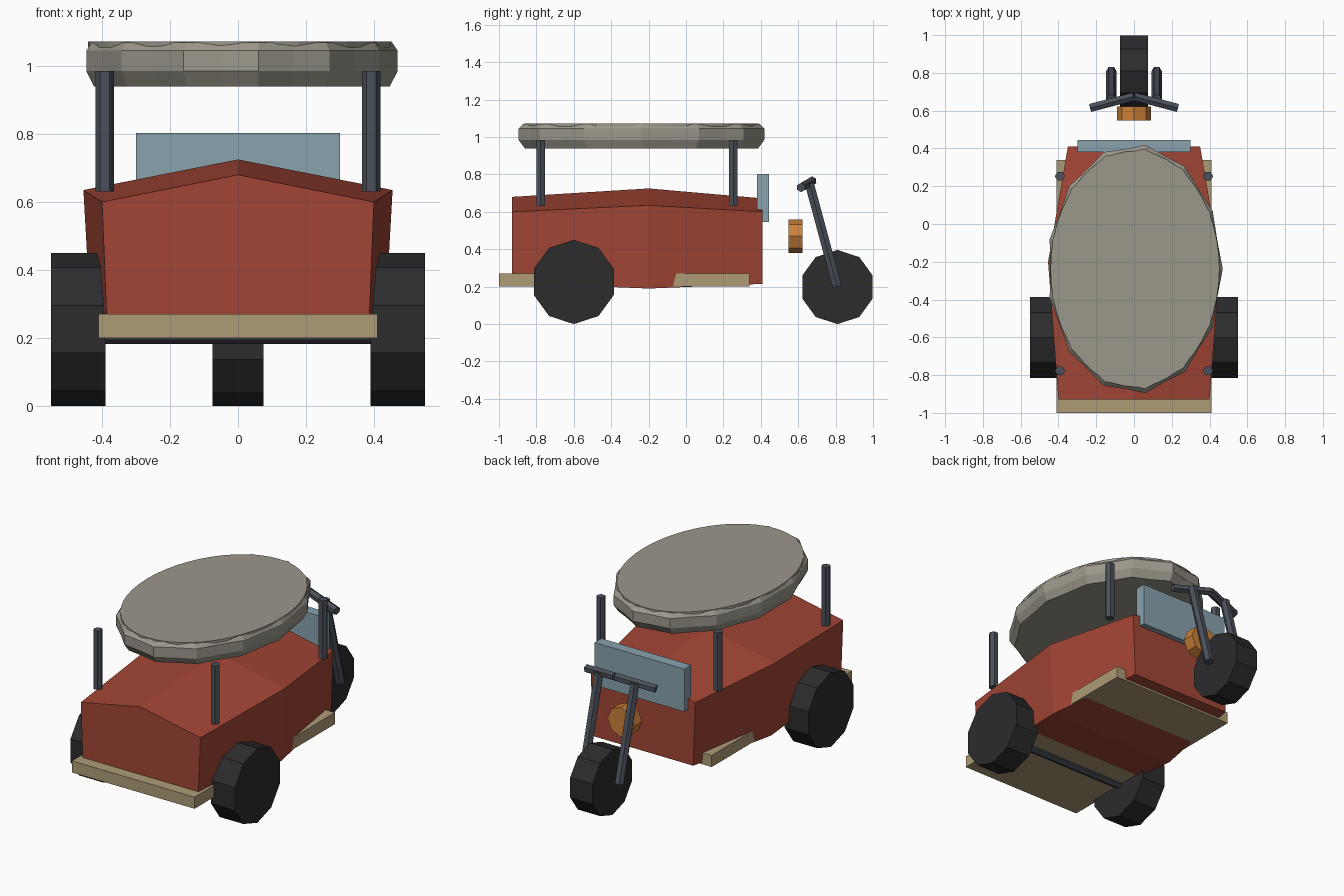
import bpy, bmesh
from math import sin, cos, pi
from mathutils import Vector, Matrix

if "Cube" in bpy.data.objects:
    bpy.data.objects.remove(bpy.data.objects["Cube"])


def material(name, rgb):
    m = bpy.data.materials.new(name)
    m.diffuse_color = (*rgb, 1)
    m.use_nodes = True
    m.node_tree.nodes["Principled BSDF"].inputs["Base Color"].default_value = m.diffuse_color
    return m


RED = material("red_paint", (0.36, 0.06, 0.035))
TAN = material("tan_board", (0.42, 0.33, 0.18))
GLASS = material("pale_glass", (0.25, 0.36, 0.42))
ORANGE = material("orange_lamp", (0.6, 0.22, 0.04))
TYRE = material("tyre_black", (0.025, 0.025, 0.027))
METAL = material("dark_metal", (0.07, 0.08, 0.1))
CANVAS = material("canvas", (0.33, 0.31, 0.26))


def finish(name, bm, mat):
    bmesh.ops.recalc_face_normals(bm, faces=bm.faces)
    me = bpy.data.meshes.new(name)
    bm.to_mesh(me)
    bm.free()
    me.materials.append(mat)
    ob = bpy.data.objects.new(name, me)
    bpy.context.collection.objects.link(ob)
    return ob


def loft(name, rings, mat):
    """Skin equal-length rings of points and cap both ends."""
    bm = bmesh.new()
    rows = [[bm.verts.new(p) for p in r] for r in rings]
    n = len(rows[0])
    for a, b in zip(rows, rows[1:]):
        for i in range(n):
            j = (i + 1) % n
            bm.faces.new((a[i], a[j], b[j], b[i]))
    bm.faces.new(rows[0])
    bm.faces.new(rows[-1])
    return finish(name, bm, mat)


def box(name, lo, hi, mat):
    lo, hi = Vector(lo), Vector(hi)
    bm = bmesh.new()
    bmesh.ops.create_cube(bm, size=1, matrix=Matrix.Translation((lo + hi) / 2)
                          @ Matrix.Diagonal((*(hi - lo), 1)))
    return finish(name, bm, mat)


def rod(name, a, b, r, sides, mat):
    """Straight prism between two points."""
    a, b = Vector(a), Vector(b)
    d = (b - a).normalized()
    u = (Vector((0, 0, 1)) if abs(d.z) < 0.9 else Vector((1, 0, 0)))
    u = (u - d * u.dot(d)).normalized()
    v = d.cross(u)
    ang = [2 * pi * i / sides for i in range(sides)]
    return loft(name, [[c + (u * cos(t) + v * sin(t)) * r for t in ang] for c in (a, b)], mat)


# Body: three pentagon sections along y, widest in the middle
sections = [(-0.93, 0.385, 0.22, 0.40, 0.60, 0.68),
            (-0.20, 0.43, 0.19, 0.455, 0.635, 0.725),
            (0.41, 0.335, 0.215, 0.35, 0.60, 0.672)]
loft("body", [[(-wb, y, zb), (wb, y, zb), (wt, y, zs), (0, y, zt), (-wt, y, zs)]
              for y, wb, zb, wt, zs, zt in sections], RED)

# Floor board and windscreen
box("floor_board", (-0.41, -1.0, 0.20), (0.41, 0.34, 0.27), TAN)
box("windscreen", (-0.30, 0.38, 0.545), (0.30, 0.445, 0.803), GLASS)

# Wheels and axle
rod("front_wheel", (-0.075, 0.81, 0.198), (0.075, 0.81, 0.198), 0.198, 10, TYRE)
rod("axle", (-0.42, -0.6, 0.222), (0.42, -0.6, 0.222), 0.04, 8, METAL)
for s, side in ((-1, "left"), (1, "right")):
    rod(f"rear_wheel_{side}", (s * 0.39, -0.6, 0.225), (s * 0.55, -0.6, 0.225), 0.225, 10, TYRE)
    # Steering fork and handlebar halves
    rod(f"fork_{side}", (s * 0.12, 0.808, 0.2), (s * 0.12, 0.66, 0.75), 0.028, 6, METAL)
    rod(f"handlebar_{side}", (s * 0.23, 0.615, 0.73), (0, 0.675, 0.765), 0.025, 6, METAL)
    # Canopy posts
    for y, end in ((-0.777, "back"), (0.253, "fore")):
        rod(f"post_{side}_{end}", (s * 0.392, y, 0.63), (s * 0.392, y, 0.985), 0.027, 6, METAL)

# Headlamp
rod("headlamp", (0, 0.548, 0.47), (0, 0.622, 0.47), 0.09, 8, ORANGE)


def ellipse(n, rx, ry, z, cx=0.005, cy=-0.238, valley=1.0):
    out = []
    for i in range(n):
        k = valley if i % 2 else 1.0
        t = 2 * pi * i / n
        out.append((cx + rx * k * cos(t), cy + ry * k * sin(t), z))
    return out


# Canopy: scalloped rim with a smooth oval top sheet
loft("canopy_rim", [ellipse(26, 0.465 * k, 0.662 * k, z, valley=0.965)
                    for k, z in ((0.95, 0.94), (1, 0.985), (1, 1.045), (0.965, 1.069))], CANVAS)
loft("canopy_top", [ellipse(48, 0.447, 0.625, z) for z in (1.055, 1.072)], CANVAS)
